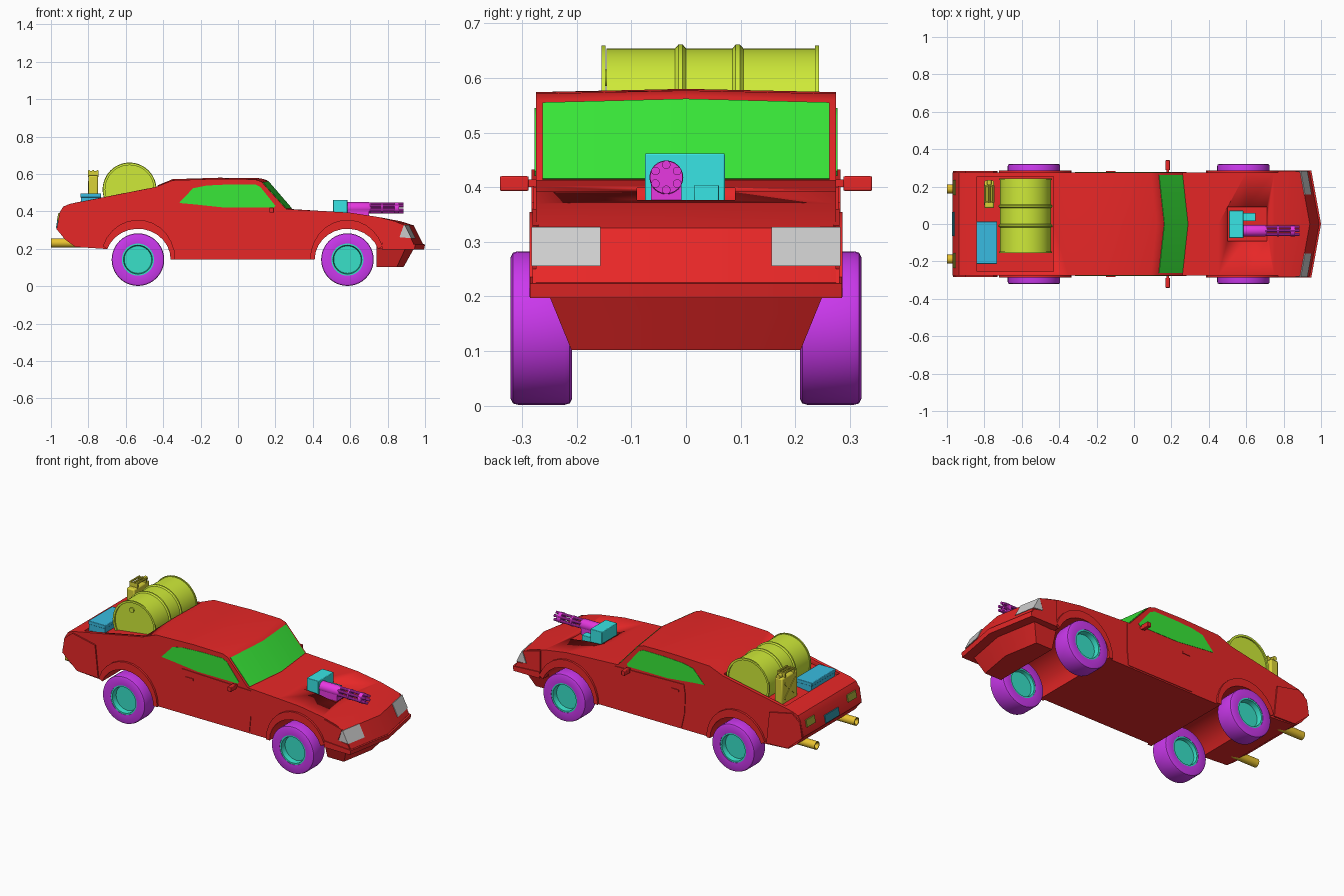
import bpy, bmesh, math
from math import sin, cos, pi, radians

if "Cube" in bpy.data.objects:
    bpy.data.objects.remove(bpy.data.objects["Cube"])

COL = dict(red=(.8, .02, .02), green=(.04, .8, .04), purple=(.6, .04, .85), teal=(.04, .75, .58),
           lime=(.62, .82, .04), cyan=(.04, .78, .78), magenta=(.8, .04, .75), blue=(.04, .5, .75),
           yellow=(.7, .65, .04), orange=(.82, .55, .03), olive=(.4, .42, .04), slate=(.03, .3, .4))
MATS = {}
for key, c in COL.items():
    MATS[key] = bpy.data.materials.new(key)
    MATS[key].diffuse_color = (*c, 1)


def make(name, bm, mat=None, mirror=False, bevel=0):
    bmesh.ops.remove_doubles(bm, verts=bm.verts, dist=1e-5)
    bmesh.ops.recalc_face_normals(bm, faces=bm.faces)
    me = bpy.data.meshes.new(name)
    bm.to_mesh(me)
    bm.free()
    me.shade_smooth()
    me.set_sharp_from_angle(angle=radians(32))
    ob = bpy.data.objects.new(name, me)
    bpy.context.collection.objects.link(ob)
    if mat:
        me.materials.append(MATS[mat])
    if bevel:
        m = ob.modifiers.new("bevel", 'BEVEL')
        m.width, m.segments, m.limit_method = bevel, 2, 'ANGLE'
    if mirror:
        m = ob.modifiers.new("mirror", 'MIRROR')
        m.use_axis = (False, True, False)
    return ob


def bridge(bm, rings, closed):
    n = len(rings[0])
    for a, b in zip(rings, rings[1:]):
        for i in range(n if closed else n - 1):
            j = (i + 1) % n
            bm.faces.new((a[i], a[j], b[j], b[i]))


def loft(name, pts, ys, mat=None, narrow=None, **kw):
    """Side outline (x, z, sweep back at the sides, drop at the sides) swept over stations in y."""
    bm = bmesh.new()
    rings = []
    for y in ys:
        k = abs(y) / .275
        ring = []
        for p in pts:
            x, z, s, d = (tuple(p) + (0, 0))[:4]
            w = narrow[1] if narrow and z < narrow[0] else 1
            ring.append(bm.verts.new((x - s * k, y * w, z - d * k)))
        rings.append(ring)
    bridge(bm, rings, True)
    bm.faces.new(rings[0])
    bm.faces.new(rings[-1])
    return make(name, bm, mat, **kw)


def box(name, x, y, z, mat=None, **kw):
    return loft(name, [(x[0], z[0]), (x[1], z[0]), (x[1], z[1]), (x[0], z[1])], y, mat, **kw)


def lathe(name, prof, c, axis, mat, n=32, loop=False, **kw):
    """Spin (radius, offset) pairs about an x or y axis through c."""
    bm = bmesh.new()
    rings = []
    for r, t in prof:
        ring = []
        for i in range(n):
            u, v = r * cos(2 * pi * i / n), r * sin(2 * pi * i / n)
            ring.append(bm.verts.new((c[0] + u, c[1] + t, c[2] + v) if axis == 'y'
                                     else (c[0] + t, c[1] + u, c[2] + v)))
        rings.append(ring)
    bridge(bm, rings + ([rings[0]] if loop else []), True)
    if not loop:
        bm.faces.new(rings[0])
        bm.faces.new(rings[-1])
    return make(name, bm, mat, **kw)


def rod(name, c, axis, r, a, b, mat, n=24, **kw):
    return lathe(name, [(r, a), (r, b)], c, axis, mat, n, **kw)


def arch(cx, a0, a1, rx, rz, n=12):
    return [(cx + rx * cos(radians(a0 + (a1 - a0) * i / n)),
             .142 + rz * sin(radians(a0 + (a1 - a0) * i / n))) for i in range(n + 1)]


# Body shell: one side outline including the wheel arches
ARCHES = {"front": (.585, 20, 180), "rear": (-.535, 0, 160)}
outline = [(-.87, .21), (-.925, .25), (-.97, .305), (-.953, .395), (-.935, .425), (-.9, .44),
           (-.44, .535, 0, .005), (-.35, .572, 0, .006), (-.1, .58, 0, .006),
           (.12, .577, .03, .006), (.155, .567, .03, .008), (.288, .412, .03), (.45, .402),
           (.6, .393), (.75, .37), (.87, .347, .03), (.94, .325, .05), (.99, .225, .05),
           (.985, .2, .05), (.77, .2)]
outline += arch(*ARCHES["front"], .175, .165) + arch(*ARCHES["rear"], .175, .165) + [(-.72, .2)]
body = loft("body", outline, (-.275, 0, .275), "red")

# Recesses in the boot lid and bonnet
cutters = [loft("boot_cutter", [(-.84, .435), (-.43, .49), (-.43, .7), (-.84, .7)], (-.255, .255)),
           box("bonnet_cutter", (.5, .71), (-.09, .09), (.368, .5))]
for c in cutters:
    m = body.modifiers.new(c.name, 'BOOLEAN')
    m.operation, m.solver, m.object = 'DIFFERENCE', 'EXACT', c
    c.hide_render = True
    c.hide_set(True)

# Wheel arch flares
for end, a in ARCHES.items():
    loft(end + "_flare", arch(*a, .2, .213) + arch(*a, .175, .165)[::-1], (.265, .287),
         "red", mirror=True)

# Bumper, chin spoiler and side trims
loft("front_bumper", [(.77, .197), (.995, .197, .05), (1, .224, .05), (.77, .235)],
     (-.286, 0, .286), "red")
loft("chin_spoiler", [(.74, .102), (.885, .102, .04), (.94, .2, .05), (.74, .225)],
     (-.25, 0, .25), "red", narrow=(.15, .84))
loft("front_fender", [(.77, .22), (.945, .21), (.925, .25), (.86, .262), (.885, .33), (.77, .36)],
     (.27, .281), "red", mirror=True)
loft("rear_quarter", [(-.73, .21), (-.87, .215), (-.967, .3), (-.953, .39), (-.9, .432), (-.75, .4)],
     (.27, .283), "red", mirror=True)
loft("door", [(-.165, .15), (.27, .15), (.28, .25), (.28, .4), (-.18, .412), (-.19, .35), (-.185, .24)],
     (.27, .279), "red", mirror=True)
box("door_handle", (-.15, -.1), (.27, .283), (.36, .372), "red", mirror=True)

# Mirrors on the doors
box("mirror_stem", (.175, .188), (.27, .295), (.4, .414), "red", mirror=True)
box("side_mirror", (.168, .192), (.288, .341), (.393, .42), "red", mirror=True, bevel=.003)

# Glass
loft("side_window", [(-.315, .445), (-.24, .524), (-.17, .538), (-.05, .544), (.09, .545),
                     (.12, .53), (.2, .43), (.19, .42), (-.07, .42), (-.23, .437)],
     (.27, .277), "green", mirror=True)
loft("windscreen", [(.163, .562, .03, .007), (.289, .416, .03), (.28, .41, .03), (.155, .555, .03, .007)],
     (-.263, 0, .263), "green")

# Lamps and plate
loft("headlamp", [(.943, .327, .05), (.979, .256, .05), (.915, .262, .05), (.937, .325, .05)],
     (.157, .283), mirror=True)
loft("tail_lamp", [(-.969, .35), (-.961, .39), (-.94, .39), (-.94, .35)], (.155, .235), "olive", mirror=True)
loft("rear_plate", [(-.974, .31), (-.966, .355), (-.945, .355), (-.945, .31)], (-.065, .065), "slate")

# Exhaust pipes
lathe("exhaust", [(.012, .02), (.019, 0), (.024, 0), (.024, .25)], (-1, .188, .231), 'x', "orange", 20, mirror=True)

# Wheels: tyre ring and dished rim
for end, x in (("front", .585), ("rear", -.535)):
    lathe(end + "_tyre", [(.086, .212), (.13, .209), (.138, .213), (.1405, .222), (.1405, .308),
                          (.138, .317), (.13, .321), (.086, .318)], (x, 0, .142), 'y', "purple", 40,
          loop=True, mirror=True)
    lathe(end + "_rim", [(.074, .235), (.077, .214), (.087, .214), (.087, .316), (.077, .316),
                         (.073, .285)], (x, 0, .142), 'y', "teal", 40, mirror=True)

# Fuel drum with rolled hoops
drum = [(.125, -.146), (.137, -.146)]
for y in (-.01, .095):
    drum += [(.137, y - .01), (.144, y - .004), (.144, y + .004), (.137, y + .01)]
drum += [(.137, .236), (.125, .236)]
lathe("fuel_drum", drum, (-.58, 0, .517), 'y', "lime", 48)
for i, y in enumerate((-.155, .236)):
    lathe("drum_rim_%d" % i, [(.13, y), (.142, y), (.142, y + .008), (.13, y + .008)],
          (-.58, 0, .517), 'y', "lime", 48, loop=True)
rod("drum_cap", (-.6, 0, .6), 'y', .015, -.153, -.14, "lime", 16)

# Cargo box
box("cargo_box", (-.84, -.735), (-.21, .01), (.43, .48), "blue")
box("cargo_lid", (-.843, -.732), (-.213, .013), (.475, .496), "blue", bevel=.003)

# Jerry can with three carrying bars
loft("jerry_can", [(-.8, .43), (-.748, .43), (-.748, .592), (-.8, .592)], (.085, .232), "yellow", bevel=.008)
for i, x in enumerate((-.796, -.774, -.752)):
    rod("can_handle_%d" % i, (x, .16, .615), 'y', .006, -.045, .045, "yellow", 10)
for i, y in enumerate((.115, .197)):
    box("can_handle_post_%d" % i, (-.801, -.747), (y, y + .008), (.585, .615), "yellow")
rod("can_cap", (-.774, .222, .6), 'y', .013, -.012, .012, "yellow", 14)
for i, s in enumerate((1, -1)):  # pressed cross ribs on the rear face
    bm = bmesh.new()
    bmesh.ops.create_cube(bm, size=1)
    for v in bm.verts:
        y, z = v.co.y * .14, v.co.z * .012
        v.co = (-.8 + v.co.x * .006, .158 + y * .73 - s * z * .68, .51 + s * y * .68 + z * .73)
    make("can_rib_%d" % i, bm, "yellow")

# Gun mount in the bonnet
box("gun_mount", (.508, .585), (-.075, .071), (.36, .462), "cyan", bevel=.003)
box("ammo_feed", (.58, .65), (.015, .06), (.36, .404), "cyan", bevel=.002)

# Rotary gun
gun = (0, -.036, .418)
lathe("gun_housing", [(.025, .58), (.031, .585), (.031, .7), (.026, .712)], gun, 'x', "magenta", 24)
box("gun_cradle", (.585, .7), (-.064, -.008), (.365, .412), "magenta")
rod("gun_spindle", gun, 'x', .009, .7, .86, "magenta", 12)
for i, (a, b) in enumerate(((.765, .775), (.838, .862))):
    rod("gun_collar_%d" % i, gun, 'x', .03, a, b, "magenta", 24)
for i in range(6):
    t = 2 * pi * (i + .5) / 6
    rod("gun_barrel_%d" % i, (0, gun[1] + .023 * cos(t), gun[2] + .023 * sin(t)), 'x', .008, .7, .884,
        "magenta", 10)

for m in bpy.data.materials:
    if m.users and not m.is_grease_pencil:
        m.use_nodes = True
        m.node_tree.nodes["Principled BSDF"].inputs["Base Color"].default_value = m.diffuse_color
